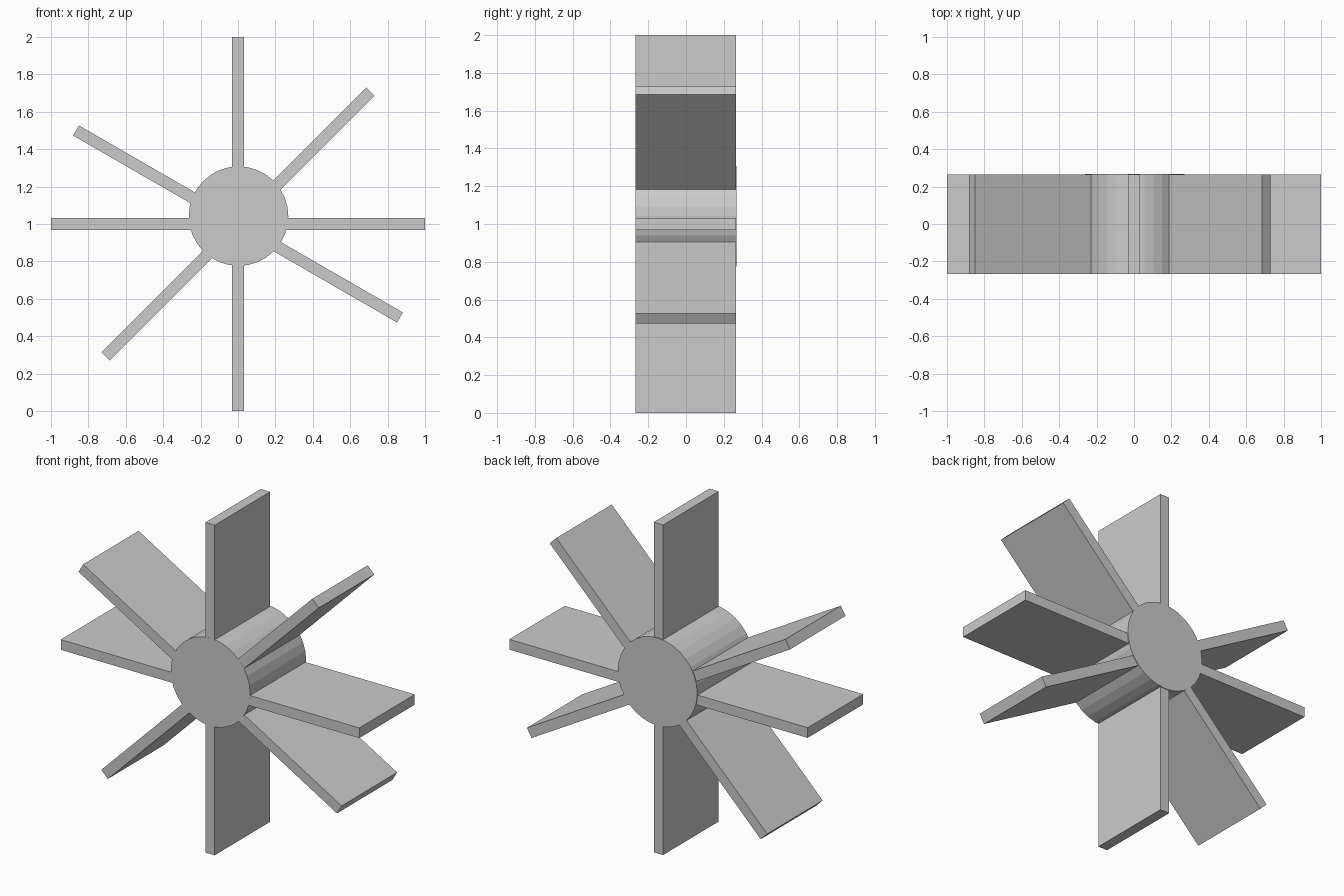
import bpy
import math

cube = bpy.data.objects.get("Cube")
if cube:
    bpy.data.objects.remove(cube, do_unlink=True)

grey = bpy.data.materials.new("light_grey")
grey.use_nodes = True
grey.diffuse_color = (0.6, 0.6, 0.6, 1)
grey.node_tree.nodes["Principled BSDF"].inputs["Base Color"].default_value = (0.6, 0.6, 0.6, 1)


def finish(name):
    obj = bpy.context.object
    obj.name = name
    obj.data.name = name
    obj.data.materials.append(grey)
    return obj


# Round hub, axis along y, set slightly above the blade centre
bpy.ops.mesh.primitive_cylinder_add(
    vertices=32, radius=0.266, depth=0.536,
    location=(0.003, 0, 1.042), rotation=(math.pi / 2, 0, 0))
finish("hub")

# Four full-length paddles, each crossing the hub to form two blades
paddles = {"horizontal": 0, "rising": 45, "vertical": 90, "falling": 150}
for name, angle in paddles.items():
    bpy.ops.mesh.primitive_cube_add(
        size=1, location=(0, -0.002, 1), rotation=(0, -math.radians(angle), 0))
    paddle = finish(name + "_paddle")
    paddle.scale = (2, 0.531, 0.062)
